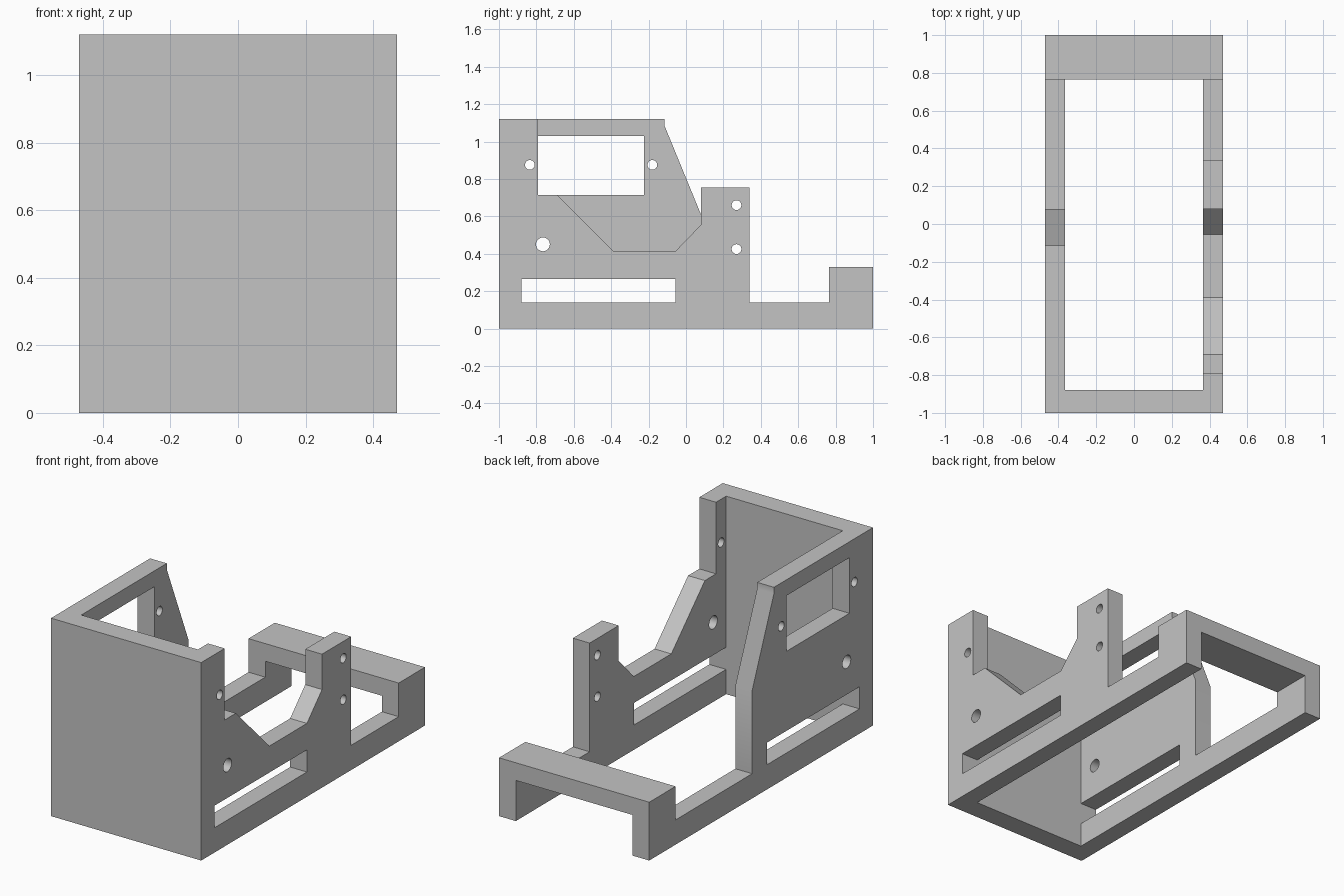
import bpy
import bmesh
import math
from mathutils import Vector

cube = bpy.data.objects.get("Cube")
if cube:
    bpy.data.objects.remove(cube, do_unlink=True)

HALF_W, WALL = 0.47, 0.105
INNER = HALF_W - WALL

grey = bpy.data.materials.new("plain grey")
grey.use_nodes = True
grey.diffuse_color = (0.55, 0.55, 0.55, 1)
grey.node_tree.nodes["Principled BSDF"].inputs["Base Color"].default_value = grey.diffuse_color


def circle(y, z, r, n=24):
    return [(y + r * math.cos(math.tau * i / n), z + r * math.sin(math.tau * i / n))
            for i in range(n)]


def rect(y0, y1, z0, z1):
    return [(y0, z0), (y1, z0), (y1, z1), (y0, z1)]


def plate(name, x0, x1, outline, holes=()):
    """Extrude a side profile, with openings, from x0 to x1."""
    bm = bmesh.new()
    edges = []
    for loop in [outline, *holes]:
        vs = [bm.verts.new((x0, y, z)) for y, z in loop]
        edges += [bm.edges.new((a, b)) for a, b in zip(vs, vs[1:] + vs[:1])]
    bmesh.ops.triangle_fill(bm, use_beauty=True, use_dissolve=False, edges=edges)
    out = bmesh.ops.extrude_face_region(bm, geom=bm.faces[:], use_keep_orig=True)
    moved = [g for g in out["geom"] if isinstance(g, bmesh.types.BMVert)]
    bmesh.ops.translate(bm, verts=moved, vec=Vector((x1 - x0, 0, 0)))
    bmesh.ops.recalc_face_normals(bm, faces=bm.faces[:])
    mesh = bpy.data.meshes.new(name)
    bm.to_mesh(mesh)
    bm.free()
    mesh.materials.append(grey)
    ob = bpy.data.objects.new(name, mesh)
    bpy.context.collection.objects.link(ob)
    return ob


# Low rail and raised back block shared by both side walls
rail = [(-1, 0), (1, 0), (1, 0.33), (0.765, 0.33), (0.765, 0.14)]
shared_holes = [rect(-0.885, -0.055, 0.14, 0.265),
                circle(-0.835, 0.875, 0.026), circle(-0.765, 0.45, 0.037)]

# Left wall: upright post and an open dip
left_wall = plate("left_wall", INNER, HALF_W,
                  rail + [(0.34, 0.14), (0.34, 0.755), (0.08, 0.755), (0.08, 0.555),
                          (-0.055, 0.415), (-0.39, 0.415), (-0.69, 0.715),
                          (-0.79, 0.715), (-0.79, 1.12), (-1, 1.12)],
                  shared_holes + [circle(0.27, z, 0.026) for z in (0.425, 0.66)])

# Right wall: tall sloped side with a window
right_wall = plate("right_wall", -HALF_W, -INNER,
                   rail + [(0.08, 0.14), (0.08, 0.61), (-0.115, 1.085),
                           (-0.115, 1.12), (-1, 1.12)],
                   shared_holes + [rect(-0.79, -0.225, 0.715, 1.03),
                                   circle(-0.18, 0.875, 0.026)])

# Front panel and back bridge
front_panel = plate("front_panel", -HALF_W, HALF_W, rect(-1, -0.88, 0, 1.12))
back_bridge = plate("back_bridge", -HALF_W, HALF_W, rect(0.765, 1, 0.23, 0.33))

# Fuse everything into one frame
frame = front_panel
bpy.ops.object.select_all(action="DESELECT")
bpy.context.view_layer.objects.active = frame
frame.select_set(True)
for part in (left_wall, right_wall, back_bridge):
    mod = frame.modifiers.new("join", "BOOLEAN")
    mod.operation = "UNION"
    mod.solver = "EXACT"
    mod.object = part
    bpy.ops.object.modifier_apply(modifier=mod.name)
    bpy.data.objects.remove(part, do_unlink=True)
frame.name = "frame"
bpy.ops.object.shade_smooth_by_angle(angle=math.radians(30))
